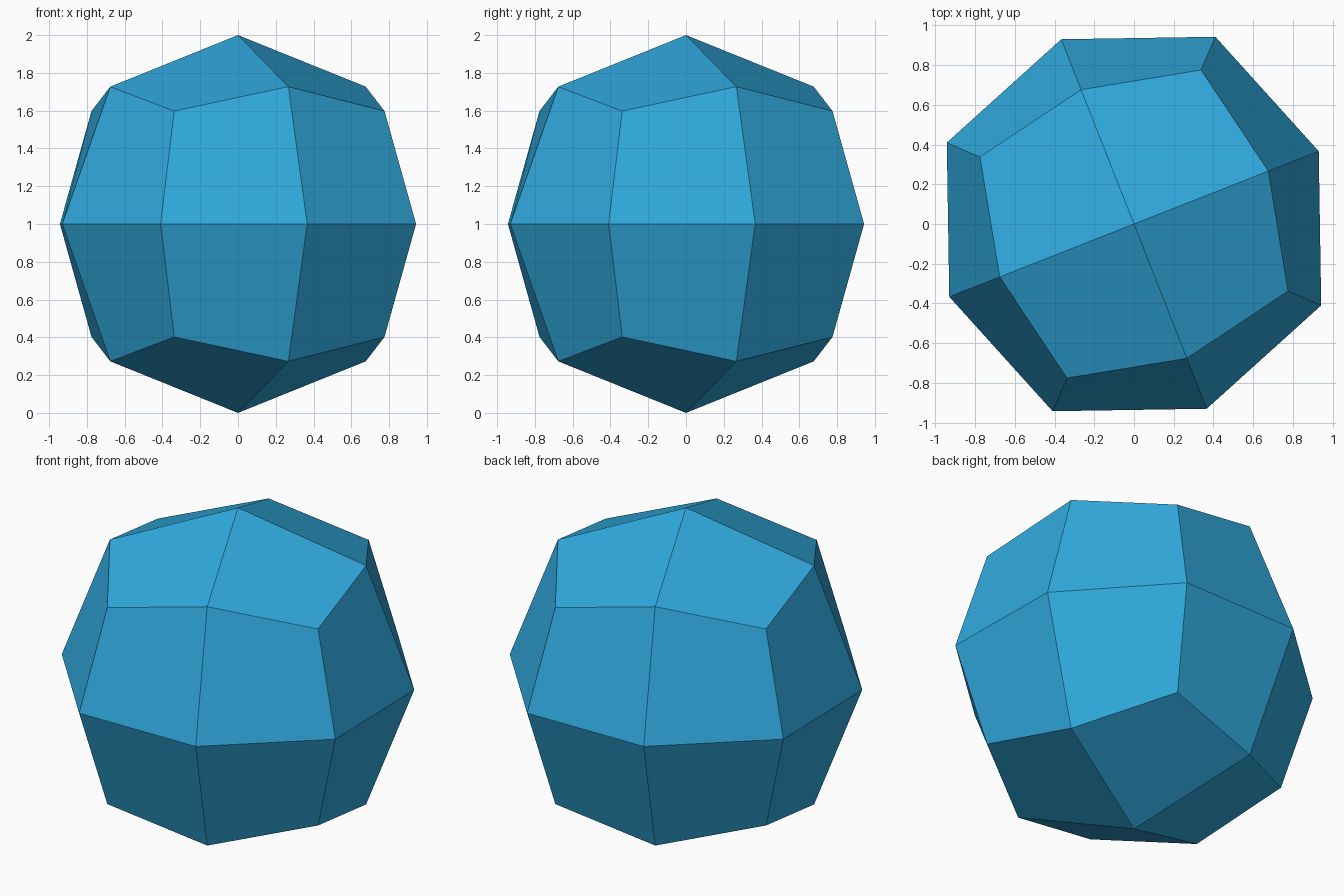
import bpy, bmesh, math
from mathutils import Matrix, Vector

if "Cube" in bpy.data.objects:
    bpy.data.objects.remove(bpy.data.objects["Cube"])

# Faceted ball: a cube split 2x2 per face, pushed out towards a sphere
bm = bmesh.new()
bmesh.ops.create_cube(bm, size=2)
bmesh.ops.subdivide_edges(bm, edges=bm.edges[:], cuts=1, use_grid_fill=True)

# Distance along each axis for face centres, edge midpoints and corners
reach = {1: 1.0, 2: 0.727, 3: 0.598}
for v in bm.verts:
    axes = sum(abs(c) > 0.5 for c in v.co)
    v.co = v.co * reach[axes]

# Turn about z and stand on the ground
turn = Matrix.Rotation(math.radians(21.5), 4, 'Z')
bmesh.ops.transform(bm, matrix=Matrix.Translation(Vector((0, 0, 1))) @ turn, verts=bm.verts[:])
bmesh.ops.recalc_face_normals(bm, faces=bm.faces[:])

mesh = bpy.data.meshes.new("faceted_ball")
bm.to_mesh(mesh)
bm.free()

# Single blue colour
blue = bpy.data.materials.new("sky blue")
blue.diffuse_color = (0.03, 0.40, 0.73, 1)
blue.use_nodes = True
blue.node_tree.nodes["Principled BSDF"].inputs["Base Color"].default_value = blue.diffuse_color
mesh.materials.append(blue)

ball = bpy.data.objects.new("faceted_ball", mesh)
bpy.context.collection.objects.link(ball)
